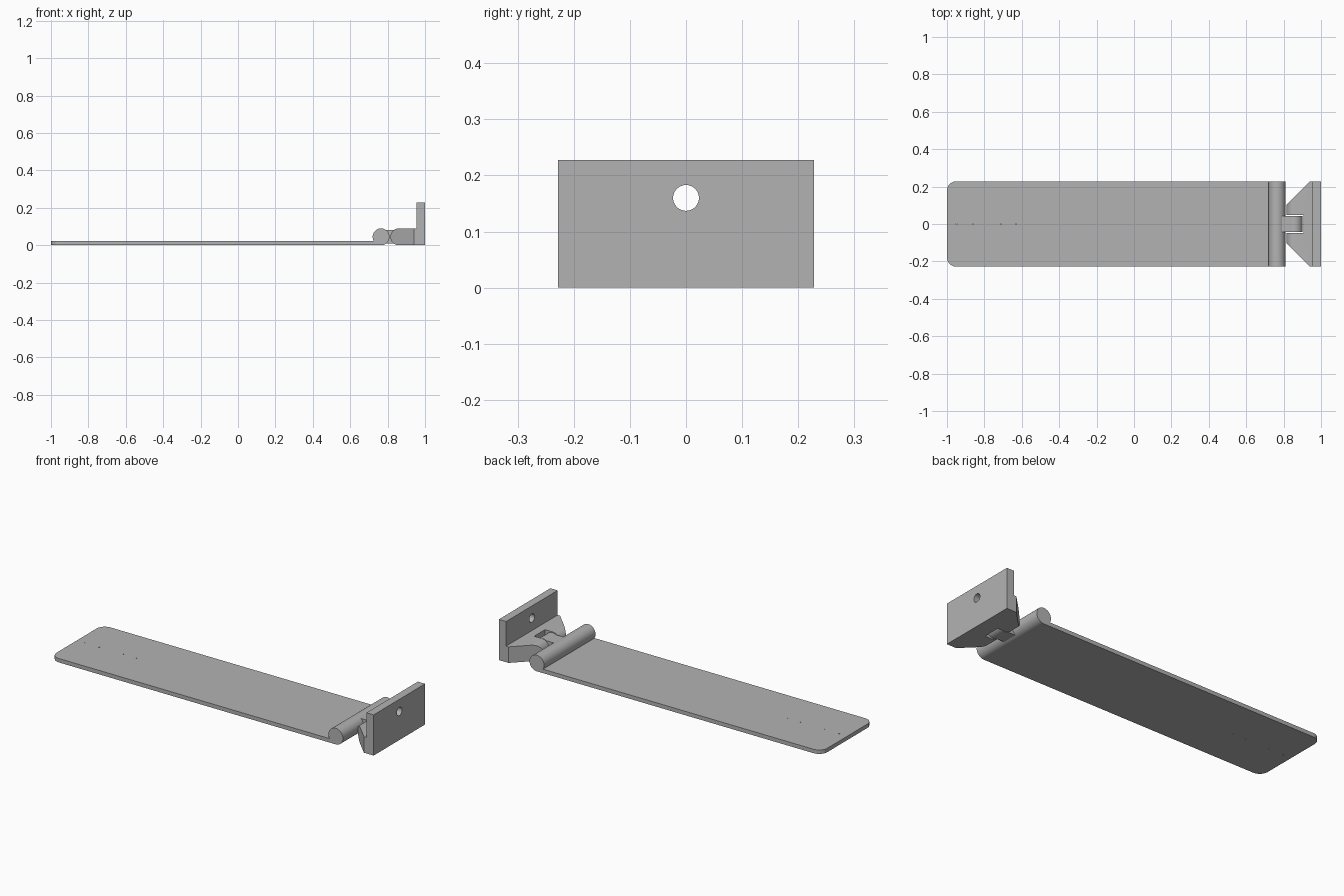
import bpy, bmesh, math
from mathutils import Vector

if "Cube" in bpy.data.objects:
    bpy.data.objects.remove(bpy.data.objects["Cube"])

grey = bpy.data.materials.new("light_grey")
grey.diffuse_color = (0.45, 0.45, 0.45, 1)
grey.use_nodes = True
grey.node_tree.nodes["Principled BSDF"].inputs["Base Color"].default_value = grey.diffuse_color

AXES = {  # profile (a, b) and extrusion t to a point
    "x": lambda a, b, t: (t, a, b),
    "y": lambda a, b, t: (a, t, b),
    "z": lambda a, b, t: (a, b, t),
}


def prism(name, profile, axis, lo, hi):
    """Extrude a closed profile along an axis."""
    bm = bmesh.new()
    place = AXES[axis]
    face = bm.faces.new([bm.verts.new(place(a, b, lo)) for a, b in profile])
    ext = bmesh.ops.extrude_face_region(bm, geom=[face])
    verts = [g for g in ext["geom"] if isinstance(g, bmesh.types.BMVert)]
    bmesh.ops.translate(bm, verts=verts, vec=Vector(place(0, 0, hi - lo)))
    bmesh.ops.recalc_face_normals(bm, faces=bm.faces)
    mesh = bpy.data.meshes.new(name)
    bm.to_mesh(mesh)
    bm.free()
    mesh.materials.append(grey)
    ob = bpy.data.objects.new(name, mesh)
    bpy.context.collection.objects.link(ob)
    return ob


def arc(ca, cb, r, start, end, n):
    return [(ca + r * math.cos(math.radians(start + (end - start) * i / n)),
             cb + r * math.sin(math.radians(start + (end - start) * i / n)))
            for i in range(n + 1)]


def circle(ca, cb, r, n=48):
    return arc(ca, cb, r, 0, 360, n)[:-1]


def combine(ob, other, operation):
    """Apply a boolean and discard the second object."""
    mod = ob.modifiers.new("cut", "BOOLEAN")
    mod.operation = operation
    mod.solver = "EXACT"
    mod.object = other
    bpy.context.view_layer.objects.active = ob
    bpy.ops.object.modifier_apply(modifier=mod.name)
    bpy.data.objects.remove(other, do_unlink=True)


W, R = 0.228, 0.045  # half width, hinge radius

# Long flat leaf with rounded far corners and a row of pin holes
leaf = prism("flat_leaf", [(0.765, -W), (0.765, W)]
             + arc(-0.95, W - 0.05, 0.05, 90, 180, 10)
             + arc(-0.95, -W + 0.05, 0.05, 180, 270, 10), "z", 0, 0.022)
for x in (-0.95, -0.86, -0.71, -0.63):
    combine(leaf, prism("pin_hole", circle(x, 0, 0.003, 8), "z", -0.1, 0.1), "DIFFERENCE")

# Hinge barrel across the leaf, with a rounded tongue
barrel = prism("hinge_barrel", circle(0.765, R, R), "y", -W, W)
web = prism("tongue_web", [(0.765, 0.008), (0.86, 0.008), (0.86, 0.082), (0.765, 0.082)],
            "y", -0.043, 0.043)
knuckle = prism("tongue_knuckle", circle(0.858, R, 0.043), "y", -0.043, 0.043)

# Bracket: tapered block with a rounded nose, slotted for the tongue
bracket = prism("tapered_bracket", arc(0.86, R, R, 90, 270, 20) + [(0.96, 0), (0.96, 2 * R)],
                "y", -W, W)
taper = prism("taper_shape", [(0.80, -0.088), (0.94, -W), (1.1, -W - 0.001),
                              (1.1, W + 0.001), (0.94, W), (0.80, 0.088)], "z", -0.1, 0.3)
combine(bracket, taper, "INTERSECT")
slot = prism("slot_cutter", [(0.7, -0.048), (0.907, -0.048), (0.907, 0.048), (0.7, 0.048)],
             "z", -0.1, 0.3)
combine(bracket, slot, "DIFFERENCE")

# Upright mounting plate with a screw hole
plate = prism("mounting_plate", [(0.955, 0), (1, 0), (1, W), (0.955, W)], "y", -W, W)
combine(plate, prism("screw_hole", circle(0, 0.16, 0.023), "x", 0.8, 1.2), "DIFFERENCE")

# Smooth the round parts, keeping sharp edges
bpy.ops.object.select_all(action="DESELECT")
for ob in (leaf, barrel, web, knuckle, bracket, plate):
    ob.select_set(True)
bpy.context.view_layer.objects.active = barrel
bpy.ops.object.shade_smooth_by_angle(angle=math.radians(30))
